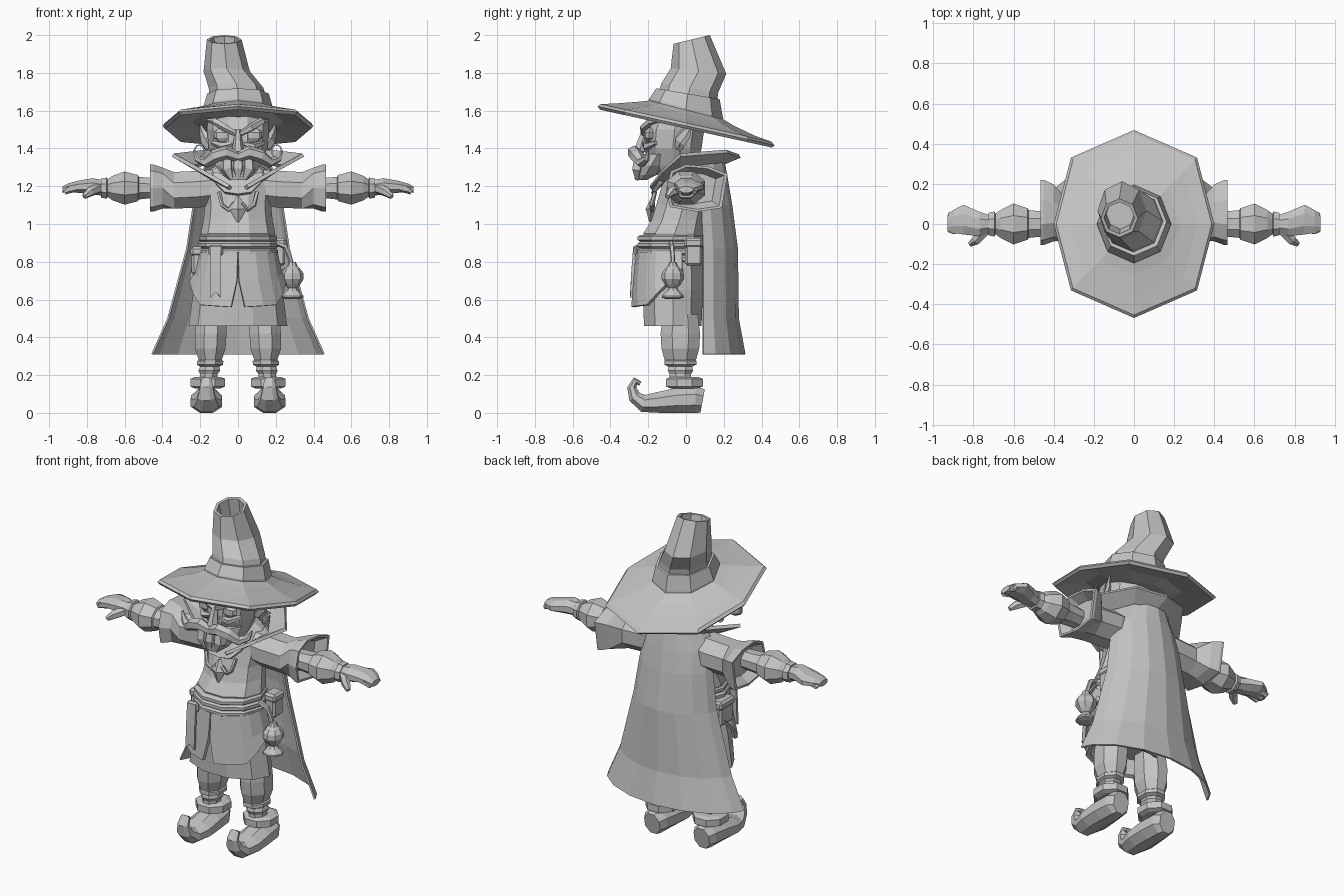
import bpy, bmesh, math
from mathutils import Vector

grey = bpy.data.materials.new("stone_grey")
grey.diffuse_color = (0.55, 0.55, 0.55, 1)


def finish(name, bm):
    bmesh.ops.recalc_face_normals(bm, faces=bm.faces)
    me = bpy.data.meshes.new(name)
    bm.to_mesh(me)
    bm.free()
    me.materials.append(grey)
    ob = bpy.data.objects.new(name, me)
    bpy.context.collection.objects.link(ob)
    return ob


def loft(name, rings):
    """Closed skin through a list of rings, with end caps."""
    bm = bmesh.new()
    vs = [[bm.verts.new(p) for p in r] for r in rings]
    n = len(vs[0])
    for a, b in zip(vs, vs[1:]):
        for i in range(n):
            j = (i + 1) % n
            bm.faces.new((a[i], a[j], b[j], b[i]))
    bm.faces.new(vs[0])
    bm.faces.new(vs[-1])
    return finish(name, bm)


def sheet(name, rows, thick=0.015):
    """Open grid of points, thickened."""
    bm = bmesh.new()
    vs = [[bm.verts.new(p) for p in r] for r in rows]
    for a, b in zip(vs, vs[1:]):
        for i in range(len(a) - 1):
            bm.faces.new((a[i], a[i + 1], b[i + 1], b[i]))
    ob = finish(name, bm)
    mod = ob.modifiers.new("thickness", 'SOLIDIFY')
    mod.thickness, mod.offset = thick, 0
    return ob


def angles(n, phase):
    return [2 * math.pi * (i + phase) / n for i in range(n)]


def rz(z, rx, ry, cx=0, cy=0, tilt=0, n=8, phase=0.0):
    return [(cx + rx * math.cos(t), cy + ry * math.sin(t), z + tilt * ry * math.sin(t))
            for t in angles(n, phase)]


def rx_(s, x, ry, rz_, cy=0, cz=1.19, n=8, phase=0.5):
    return [(s * x, cy + ry * math.cos(t), cz + rz_ * math.sin(t)) for t in angles(n, phase)]


def tube(name, path, radii, ref=(0, 0, 1), n=6):
    """Sweep along a path; each radius is a number or (across, along ref)."""
    pts, ref, rings = [Vector(p) for p in path], Vector(ref), []
    for i, p in enumerate(pts):
        t = (pts[min(i + 1, len(pts) - 1)] - pts[max(i - 1, 0)]).normalized()
        a = t.cross(ref).normalized()
        b = a.cross(t)
        r = radii[i] if isinstance(radii[i], tuple) else (radii[i], radii[i])
        rings.append([p + a * r[0] * math.cos(k) + b * r[1] * math.sin(k) for k in angles(n, 0.5)])
    return loft(name, rings)


def mx(s, pts):
    return [(s * p[0], p[1], p[2]) for p in pts]


def both(half):
    """Centre-to-edge points continued over both sides."""
    return mx(-1, half[:0:-1]) + half


def box(name, size, loc, bevel=0.012):
    bm = bmesh.new()
    bmesh.ops.create_cube(bm, size=1)
    for v in bm.verts:
        v.co = [v.co[i] * size[i] + loc[i] for i in range(3)]
    ob = finish(name, bm)
    if bevel:
        mod = ob.modifiers.new("bevel", 'BEVEL')
        mod.width, mod.segments = bevel, 1


def brim(z, rx, ry, tilt):
    """Octagon ring with its diagonal corners pushed outwards."""
    return [(x * (1.11 if i % 2 else 1), y, h) for i, (x, y, h) in enumerate(rz(z, rx, ry, tilt=tilt))]


# hat
loft("hat_brim", [rz(1.52, .17, .18, tilt=-.24), brim(1.54, .24, .27, -.24),
                  brim(1.505, .387, .455, -.22), brim(1.52, .40, .468, -.22),
                  brim(1.535, .387, .453, -.22), brim(1.553, .315, .365, -.235),
                  rz(1.583, .235, .255, tilt=-.25), rz(1.61, .17, .18, tilt=-.25)])
loft("hat_band", [rz(1.56, .187, .195, tilt=-.25), rz(1.615, .185, .195, tilt=-.25),
                  rz(1.69, .163, .168, 0, .01, -.17), rz(1.69, .13, .13, 0, .01, -.17)])
loft("hat_crown", [rz(1.67, .15, .155, 0, .01, -.17), rz(1.72, .145, .15, -.01, .02, -.17),
                   rz(1.81, .122, .147, -.06, .066, -.1), rz(1.977, .092, .096, -.073, .03, .24),
                   rz(1.975, .076, .079, -.073, .03, .24), rz(1.86, .07, .075, -.068, .05, 0)])

# head and face
loft("head", [rz(1.22, .07, .08, 0, -.04, n=10), rz(1.31, .115, .13, 0, -.07, n=10),
              rz(1.40, .155, .16, 0, -.07, n=10), rz(1.50, .165, .165, 0, -.06, n=10),
              rz(1.60, .155, .15, 0, -.03, n=10)])
loft("nose", [rz(1.37, .02, .02, 0, -.245, n=6), rz(1.385, .034, .035, 0, -.245, n=6),
              rz(1.43, .025, .03, 0, -.235, n=6), rz(1.50, .016, .02, 0, -.215, n=6)])
loft("beard", [rz(1.37, .13, .10, 0, -.15), rz(1.31, .12, .09, 0, -.185),
               rz(1.26, .085, .06, 0, -.215), rz(1.232, .045, .03, 0, -.24)])
for x in (-.055, 0, .055):
    tube("beard_lock", [(x, -.245, 1.35), (x * 1.05, -.255, 1.29), (x * .6, -.258, 1.235)],
         [.032, .036, .012], ref=(1, 0, 0), n=5)

# torso, belt, skirt
loft("tunic", [rz(.88, .185, .16, 0, -.06, n=10), rz(.95, .197, .175, 0, -.06, n=10),
               rz(1.02, .183, .155, 0, -.035, n=10), rz(1.10, .175, .15, 0, -.015, n=10),
               rz(1.22, .19, .14, 0, .01, n=10), rz(1.29, .15, .12, 0, .02, n=10),
               rz(1.33, .08, .08, 0, .02, n=10)])
for z, r in ((.795, .205), (.835, .211), (.87, .213), (.905, .207)):
    loft("belt_wrap", [rz(z, r - .012, .178, 0, -.07, n=10), rz(z + .01, r, .195, 0, -.07, n=10),
                       rz(z + .028, r, .195, 0, -.07, n=10), rz(z + .038, r - .012, .178, 0, -.07, n=10)])
loft("under_skirt", [rz(.85, .19, .165, 0, -.07, n=10), rz(.65, .235, .168, 0, -.07, n=10),
                     rz(.46, .262, .16, 0, -.07, n=10), rz(.47, .235, .14, 0, -.07, n=10),
                     rz(.56, .21, .13, 0, -.07, n=10)])
sheet("hanging_strap", [[(x, -.272, .88), (x, -.282, .75), (x, -.288, .61 + dz)]
                        for x, dz in ((-.148, 0), (-.118, .03), (-.09, 0))], .015)
box("strap_loop", (.075, .03, .06), (-.118, -.262, .86))
loft("pendant", [rz(1.01, .006, .004, 0, -.19, n=4), rz(1.08, .045, .026, 0, -.188, n=4),
                 rz(1.145, .008, .006, 0, -.175, n=4)])

# cape: rows of height, half width, front edge, depth
cape = [(1.33, .16, .03, .20), (1.22, .22, .04, .22), (1.1, .235, .08, .24), (.87, .27, .09, .27),
        (.5, .37, .09, .275), (.31, .455, .09, .31)]
sheet("cape", [[(w * math.sin(a), f + (d - f) * max(0, math.cos(a)) ** 1.3, z)
                for a in [math.radians(-90 + 22.5 * i) for i in range(9)]] for z, w, f, d in cape], .01)

# standing collar, open at the chest
sheet("collar", [
    both([(0, .19, 1.32), (.12, .15, 1.33), (.23, -.03, 1.305), (.15, -.09, 1.25), (.03, -.16, 1.175)]),
    both([(0, .285, 1.36), (.17, .215, 1.385), (.345, -.03, 1.365), (.2, -.12, 1.285), (.05, -.19, 1.20)])], .02)
sheet("chest_bib", [
    both([(0, -.13, 1.25), (.07, -.12, 1.26), (.13, -.09, 1.27)]),
    both([(0, -.175, 1.155), (.07, -.175, 1.165), (.12, -.14, 1.215)])], .02)

for s, side in ((-1, "left_"), (1, "right_")):
    # facial features
    tube(side + "moustache", mx(s, [(0, -.265, 1.355), (.06, -.275, 1.38), (.12, -.26, 1.36),
         (.17, -.235, 1.325), (.215, -.21, 1.345), (.235, -.2, 1.39)]), [.026, .036, .036, .028, .018, .005])
    tube(side + "brow", mx(s, [(.012, -.225, 1.478), (.07, -.225, 1.51), (.125, -.185, 1.545),
         (.165, -.13, 1.55)]), [.014, .02, .02, .006], n=5)
    loft(side + "eye", [rz(1.435, .02, .01, s * .078, -.2), rz(1.455, .05, .027, s * .078, -.195),
                        rz(1.485, .05, .027, s * .078, -.195), rz(1.51, .02, .01, s * .078, -.19)])
    tube(side + "cheek", mx(s, [(.03, -.22, 1.425), (.08, -.21, 1.41), (.135, -.16, 1.43)]),
         [.012, .022, .012], n=5)
    tube(side + "ear", mx(s, [(.15, -.04, 1.40), (.17, -.03, 1.44), (.185, .0, 1.48), (.20, .03, 1.53)]),
         [(.018, .025), (.022, .04), (.016, .03), .004])
    hoop = [(s * .205 + .026 * math.cos(t), -.03, 1.385 + .034 * math.sin(t)) for t in angles(9, 0)]
    tube(side + "earring", hoop + hoop[:1], [.006] * 10, ref=(0, 1, 0), n=4)

    # sleeve with boxy flared cuff pointing back
    cuff = [(.22, 1.265), (.12, 1.305), (.0, 1.315), (-.08, 1.28), (-.105, 1.19), (-.085, 1.09),
            (.06, 1.065), (.19, 1.085)]

    def cuff_ring(x, k):
        return [(s * x, .04 + (y - .04) * k, 1.19 + (z - 1.19) * k) for y, z in cuff]
    loft(side + "sleeve", [rx_(s, .08, .11, .10, .02, 1.20), rx_(s, .20, .12, .105, .025, 1.185),
                           rx_(s, .34, .115, .105, .025, 1.178), cuff_ring(.40, .87), cuff_ring(.45, 1),
                           cuff_ring(.465, 1), cuff_ring(.465, .9), cuff_ring(.41, .65)])
    # forearm and mitten-like hand
    arm = [(.38, .06, .055), (.48, .07, .06), (.525, .075, .065), (.53, .085, .075), (.60, .11, .095),
           (.665, .075, .07), (.69, .055, .05), (.695, .068, .06), (.725, .06, .055)]
    loft(side + "forearm", [rx_(s, x, a, b) for x, a, b in arm])
    loft(side + "hand", [rx_(s, .71, .045, .045), rx_(s, .77, .066, .046, 0, 1.2),
                         rx_(s, .85, .08, .034, .022, 1.197), rx_(s, .90, .062, .026, .012, 1.19),
                         rx_(s, .93, .04, .018, .0, 1.182)])
    for y in (-.03, .008, .045):
        tube(side + "finger", mx(s, [(.86, y, 1.19), (.9, y, 1.183), (.92, y, 1.168)]),
             [.02, .022, .014])
    tube(side + "thumb", mx(s, [(.74, -.03, 1.19), (.785, -.08, 1.17), (.815, -.10, 1.145)]),
         [.03, .026, .014])

    # over-skirt panel with a slit at the front
    rows = []
    for z, r, d, slit, rise in ((.85, .2, .185, 0, 0), (.70, .228, .2, 1, .05), (.56, .25, .212, 8, .2)):
        ring = []
        for u in (0, .25, .45, .6, .8, 1):
            a = math.radians(slit + (105 - slit) * u)
            lift = rise * (.12 * u if u < .46 else .055 + .945 * (u - .45) / .55)
            ring.append((s * r * math.sin(a), -.07 - d * math.cos(a), z + lift))
        rows.append(ring)
    sheet(side + "skirt_panel", rows, .02)

    # trouser leg, ankle cuff, curled shoe
    leg = [(.52, .085, .10, .14), (.42, .09, .113, .144), (.34, .088, .108, .147), (.28, .066, .09, .147),
           (.275, .075, .092, .147), (.255, .075, .092, .148), (.245, .055, .068, .15),
           (.225, .063, .073, .152), (.205, .05, .062, .155), (.14, .052, .062, .16)]
    loft(side + "leg", [rz(z, a, b, s * x, -.03, phase=.5) for z, a, b, x in leg])
    loft(side + "ankle_cuff", [rz(z, a, a * 1.06, s * .16, -.008, phase=.5) for z, a in
                               ((.13, .075), (.14, .1), (.18, .1), (.19, .075))])
    shoe = [(.088, .063, .068, .055), (.05, .07, .076, .078), (-.05, .066, .071, .088),
            (-.15, .055, .059, .09), (-.225, .05, .05, .07), (-.272, .085, .037, .05),
            (-.287, .135, .026, .037), (-.268, .17, .022, .03), (-.242, .155, .014, .018)]
    tube(side + "shoe", [(s * .167, y, z) for y, z, _, _ in shoe], [(h, w) for _, _, h, w in shoe],
         ref=(1, 0, 0), n=8)
    # pendant chain
    tube(side + "chain", mx(s, [(.10, -.165, 1.17), (.085, -.18, 1.10), (.05, -.18, 1.075), (.02, -.185, 1.11)]),
         [.012] * 4, n=5)

# belt pouches
box("side_pouch", (.06, .13, .14), (-.215, -.05, .80))
box("side_pouch_flap", (.07, .14, .05), (-.216, -.05, .855))
box("rear_pouch", (.07, .09, .14), (.215, .04, .85))
box("rear_pouch_flap", (.08, .1, .05), (.216, .04, .90))

# hanging flask
tube("flask_cord", [(.2, -.08, .90), (.25, -.075, .88), (.275, -.07, .82), (.285, -.07, .77)],
     [.014, .014, .012, .012], ref=(0, 1, 0), n=5)
loft("flask", [rz(z, r, r, .288, -.07) for z, r in
               ((.80, .018), (.775, .028), (.765, .04), (.74, .058), (.71, .06), (.68, .042),
                (.66, .024), (.645, .035), (.62, .058), (.61, .058), (.602, .03))])
